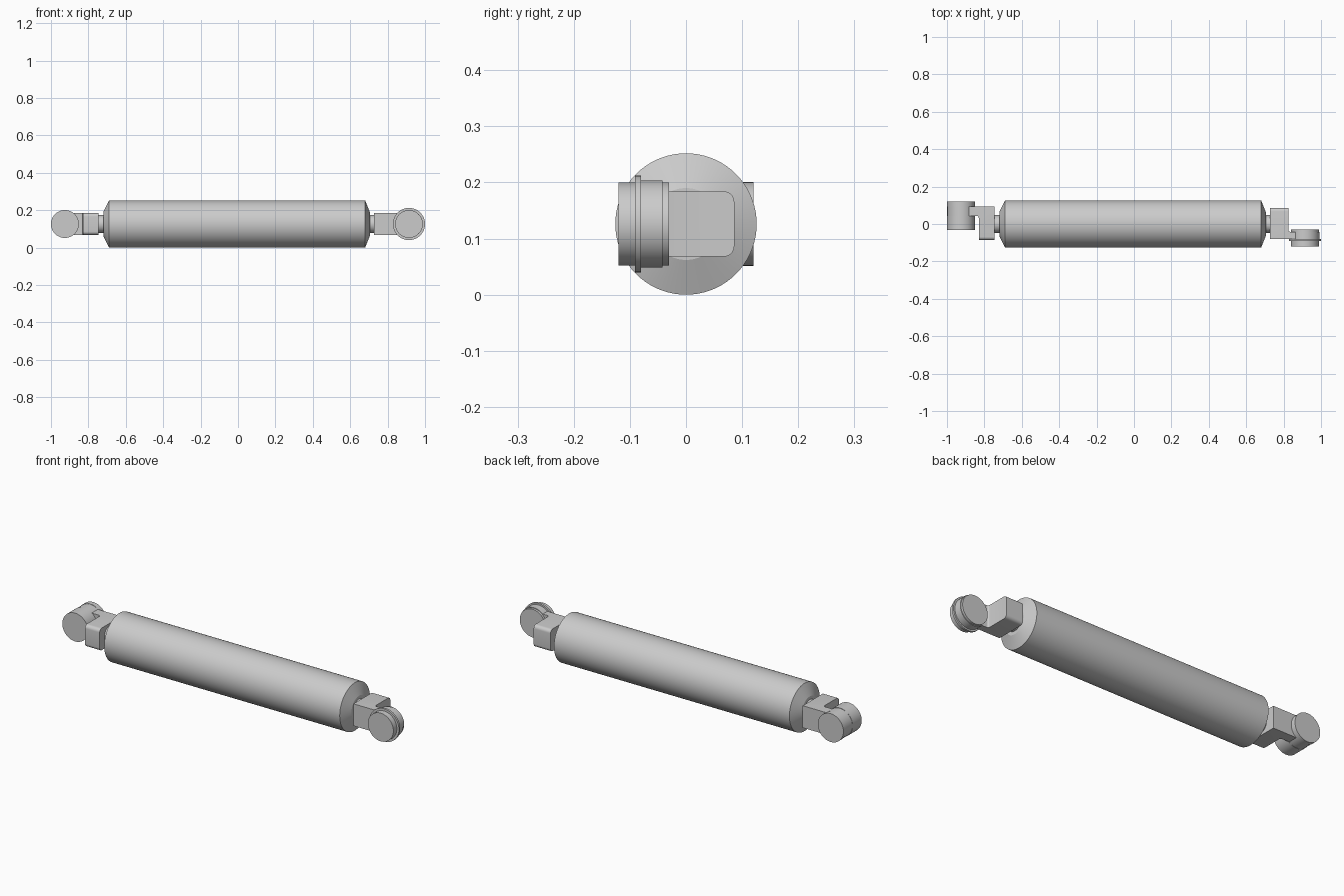
import bpy, bmesh, math
from mathutils import Matrix

if "Cube" in bpy.data.objects:
    bpy.data.objects.remove(bpy.data.objects["Cube"])

CZ = 0.126  # height of the main axis


def finish(name, bm):
    bmesh.ops.recalc_face_normals(bm, faces=bm.faces)
    me = bpy.data.meshes.new(name)
    bm.to_mesh(me)
    bm.free()
    ob = bpy.data.objects.new(name, me)
    bpy.context.collection.objects.link(ob)
    bpy.ops.object.select_all(action='DESELECT')
    bpy.context.view_layer.objects.active = ob
    ob.select_set(True)
    bpy.ops.object.shade_smooth_by_angle(angle=math.radians(20))
    return ob


def lathe(name, profile, axis, cx=0.0, n=72):
    """Closed turned part; profile is (position along axis, radius)."""
    bm = bmesh.new()
    rings = []
    for t, r in profile:
        ring = []
        for i in range(n):
            a = 2 * math.pi * i / n
            u, v = r * math.cos(a), r * math.sin(a)
            ring.append(bm.verts.new((cx + t, u, CZ + v) if axis == 'X' else (cx + u, t, CZ + v)))
        rings.append(ring)
    for a, b in zip(rings, rings[1:]):
        for i in range(n):
            j = (i + 1) % n
            bm.faces.new((a[i], a[j], b[j], b[i]))
    bm.faces.new(rings[0])
    bm.faces.new(rings[-1])
    return finish(name, bm)


def bracket(name, x_in, x_out, x_eye, side, arm_y):
    """L-shaped bracket: block across the axis, arm reaching the eye.
    side is the y sign of the block's free, rounded end."""
    h = 0.058
    y_far = side * 0.086
    profile = [(x_in, y_far), (x_out, y_far)]
    # small fillet in the inner corner, then along the arm
    d = 1 if x_out > x_in else -1
    f = 0.01
    for k in range(6):
        a = math.pi / 2 * k / 5
        profile.append((x_out + d * f * (1 - math.cos(a)),
                        arm_y[0] + side * f * (1 - math.sin(a))))
    profile += [(x_eye, arm_y[0]), (x_eye, arm_y[1]), (x_in, arm_y[1])]
    bm = bmesh.new()
    face = bm.faces.new([bm.verts.new((x, y, CZ - h)) for x, y in profile])
    ext = bmesh.ops.extrude_face_region(bm, geom=[face])
    bmesh.ops.translate(bm, vec=(0, 0, 2 * h),
                        verts=[v for v in ext['geom'] if isinstance(v, bmesh.types.BMVert)])
    # round the long edges of the free end
    edges = [e for e in bm.edges
             if all(abs(v.co.y - y_far) < 1e-5 for v in e.verts)
             and abs(e.verts[0].co.z - e.verts[1].co.z) < 1e-5]
    bmesh.ops.bevel(bm, geom=edges, offset=0.018, segments=6, profile=0.5, affect='EDGES')
    return finish(name, bm)


# Main tube with conical ends
lathe("main_tube", [(-0.72, 0.064), (-0.69, 0.126), (0.68, 0.126), (0.705, 0.064)], 'X')

# Short neck rods between tube and brackets
lathe("neck_left", [(-0.76, 0.047), (-0.71, 0.047)], 'X')
lathe("neck_right", [(0.69, 0.047), (0.745, 0.047)], 'X')

# End brackets
bracket("bracket_left", -0.745, -0.83, -0.925, -1, (0.043, 0.094))
bracket("bracket_right", 0.728, 0.826, 0.913, 1, (-0.042, -0.08))

# Left pivot barrel
lathe("pivot_left", [(-0.032, 0.0745), (0.043, 0.0745), (0.043, 0.073),
                     (0.094, 0.073), (0.094, 0.0745), (0.12, 0.0745)], 'Y', -0.9255)

# Right pivot: stepped barrel with flange
lathe("pivot_right", [(-0.12, 0.074), (-0.091, 0.074), (-0.091, 0.086), (-0.08, 0.086),
                      (-0.08, 0.0775), (-0.042, 0.0775), (-0.042, 0.074), (-0.03, 0.074)],
      'Y', 0.914)
